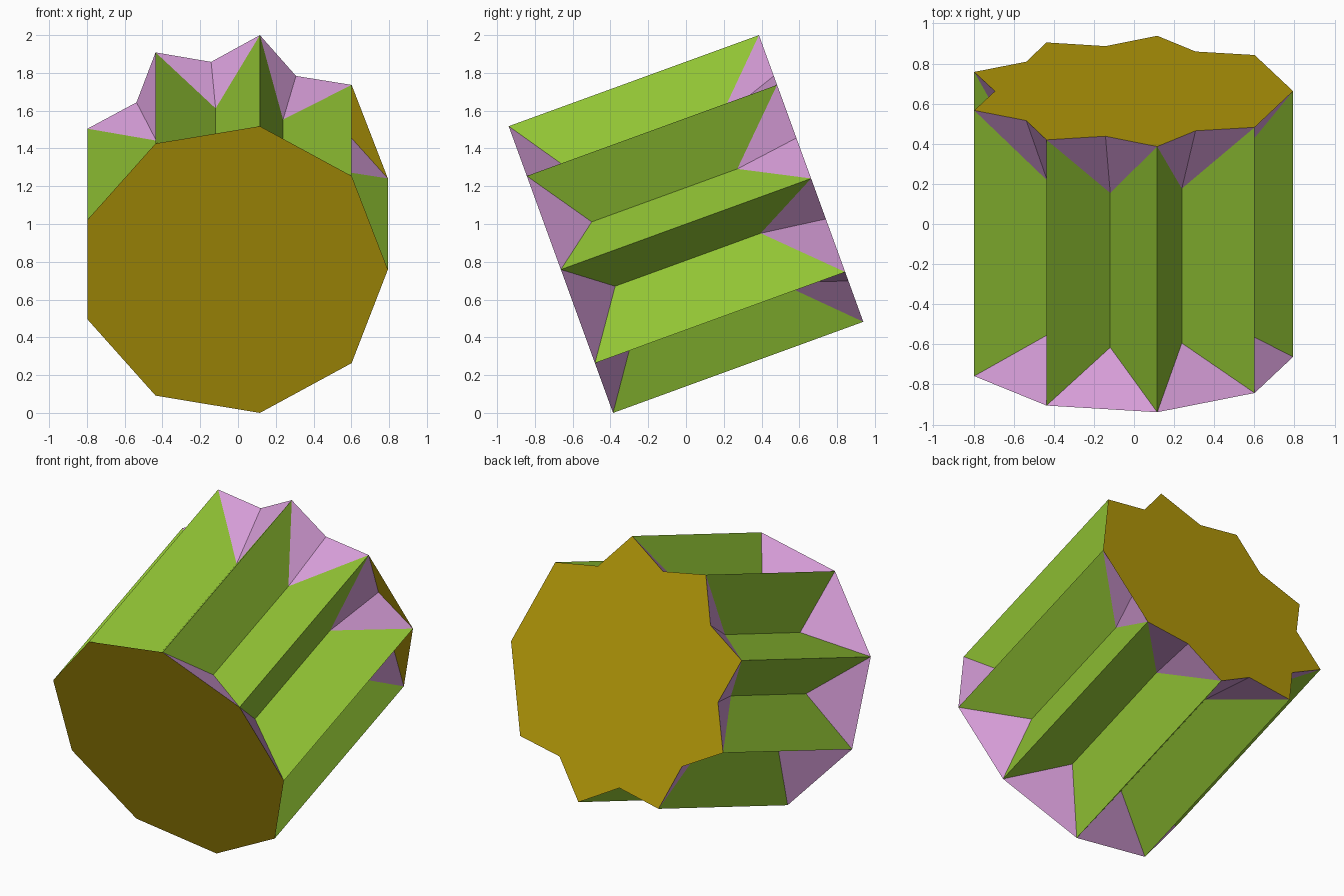
import bpy, math
from mathutils import Matrix, Vector

if "Cube" in bpy.data.objects:
    bpy.data.objects.remove(bpy.data.objects["Cube"])

SIDES = 9
R_TIP, R_NOTCH, R_VALLEY = 0.82, 0.667, 0.53
LENGTH = 1.41                 # along the body axis
S_FRONT, S_BACK = 0.24, 1.06  # where each groove floor starts and ends
TILT = math.radians(20)
ORIGIN = Vector((-0.0265, -0.6625, 0.7588))


def material(name, rgb):
    m = bpy.data.materials.new(name)
    m.diffuse_color = (*rgb, 1)
    m.use_nodes = True
    m.node_tree.nodes["Principled BSDF"].inputs["Base Color"].default_value = m.diffuse_color
    return m


olive = material("olive_yellow", (0.47, 0.33, 0.003))
green = material("leaf_green", (0.29, 0.56, 0.035))
pink = material("orchid_pink", (0.66, 0.33, 0.67))


def point(radius, step, s):
    """Point at a multiple of 20 degrees around the tilted axis, s along it."""
    a = math.radians(20 * step)
    p = Vector((radius * math.cos(a), s, radius * math.sin(a)))
    return ORIGIN + Matrix.Rotation(TILT, 3, 'X') @ p


def add_part(name, polygons, mat):
    verts, faces = [], []
    for poly in polygons:
        faces.append(range(len(verts), len(verts) + len(poly)))
        verts += poly
    mesh = bpy.data.meshes.new(name)
    mesh.from_pydata(verts, [], [tuple(f) for f in faces])
    mesh.materials.append(mat)
    ob = bpy.data.objects.new(name, mesh)
    bpy.context.collection.objects.link(ob)


walls, front_slopes, back_slopes = [], [], []
for i in range(SIDES):
    a, m, b = 2 * i, 2 * i + 1, 2 * i + 2
    fa, fb = point(R_TIP, a, 0), point(R_TIP, b, 0)
    ba, bb = point(R_TIP, a, LENGTH), point(R_TIP, b, LENGTH)
    vf, vb = point(R_VALLEY, m, S_FRONT), point(R_VALLEY, m, S_BACK)
    notch = point(R_NOTCH, m, LENGTH)
    walls += [[fa, vf, vb, ba], [vf, fb, bb, vb]]
    front_slopes.append([fa, fb, vf])
    back_slopes += [[ba, vb, notch], [notch, vb, bb]]

# Groove walls and the sloped groove ends
add_part("groove_walls", walls, green)
add_part("front_groove_ends", front_slopes, pink)
add_part("back_groove_ends", back_slopes, pink)

# Plain front cap
add_part("front_cap", [[point(R_TIP, 2 * i, 0) for i in range(SIDES)]], olive)

# Star back cap as a fan of triangles; the two grooves on the right are covered
center = point(0, 0, LENGTH)
cap = []
for i in range(SIDES):
    a = point(R_TIP, 2 * i, LENGTH)
    n = point(R_NOTCH, 2 * i + 1, LENGTH)
    b = point(R_TIP, 2 * i + 2, LENGTH)
    cap += [[center, n, a], [center, b, n]]
    if i in (0, SIDES - 1):
        cap.append([a, n, b])
add_part("back_cap", cap, olive)
